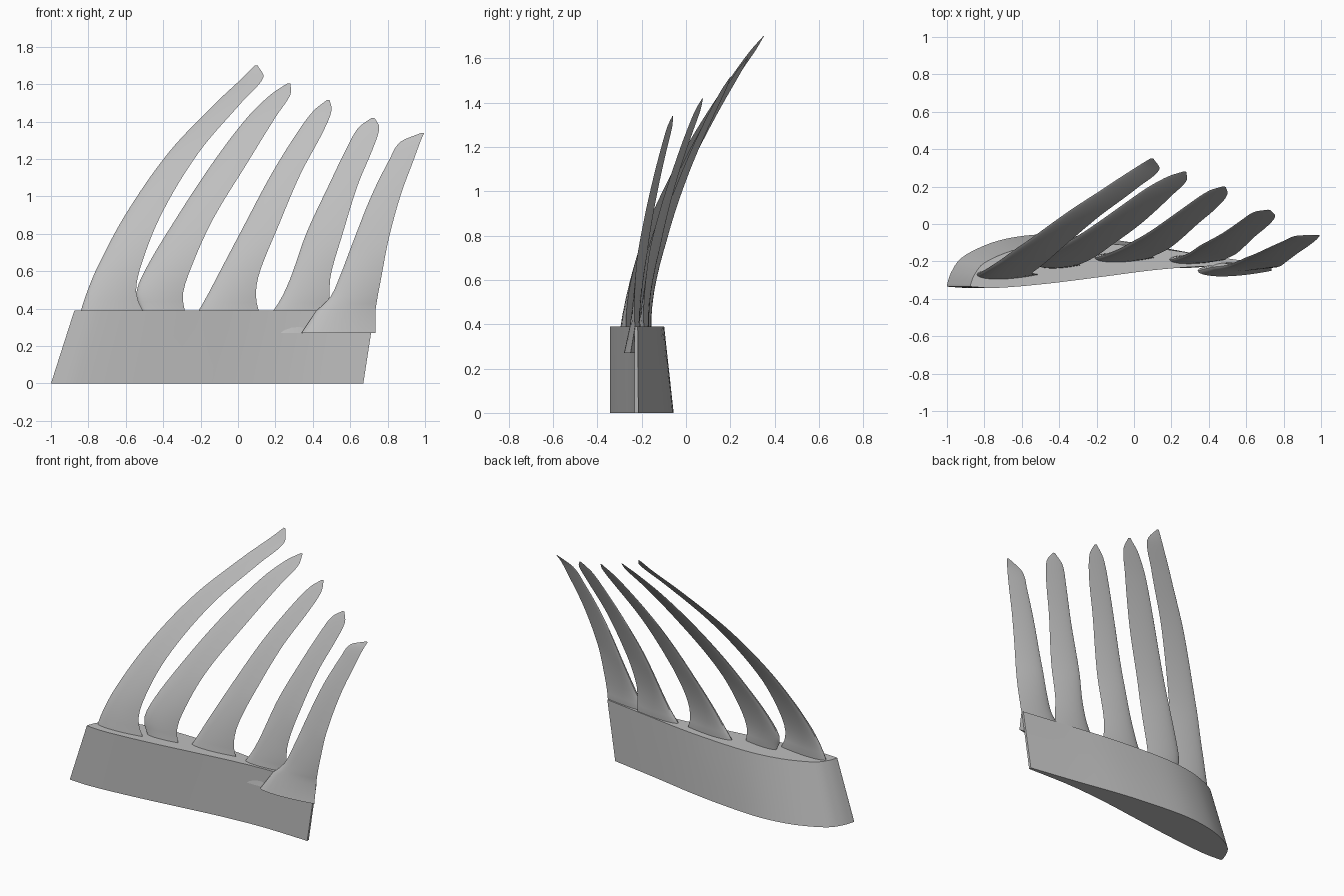
import bpy
import bmesh
import math

old = bpy.data.objects.get("Cube")
if old:
    bpy.data.objects.remove(old, do_unlink=True)

grey = bpy.data.materials.new("plain grey")
grey.use_nodes = True
COLOUR = (0.52, 0.52, 0.52, 1)
grey.diffuse_color = COLOUR
grey.node_tree.nodes["Principled BSDF"].inputs["Base Color"].default_value = COLOUR


def smooth_curve(keys, values, t):
    """Cubic interpolation through the given key points."""
    last = len(keys) - 1

    def slope(i):
        a, b = max(i - 1, 0), min(i + 1, last)
        return (values[b] - values[a]) / (keys[b] - keys[a])

    i = 0
    while i < last - 1 and t > keys[i + 1]:
        i += 1
    step = keys[i + 1] - keys[i]
    s = (t - keys[i]) / step
    h = s * s * (3 - 2 * s)
    return (values[i] * (1 - h) + values[i + 1] * h
            + step * slope(i) * s * (1 - s) ** 2
            - step * slope(i + 1) * s * s * (1 - s))


def loft(name, rings):
    """Skin a stack of equal closed rings and cap both ends."""
    bm = bmesh.new()
    rows = [[bm.verts.new(p) for p in ring] for ring in rings]
    count = len(rows[0])
    for low, high in zip(rows, rows[1:]):
        for i in range(count):
            j = (i + 1) % count
            bm.faces.new((low[i], low[j], high[j], high[i]))
    bm.faces.new(rows[0][::-1])
    bm.faces.new(rows[-1])
    bmesh.ops.recalc_face_normals(bm, faces=bm.faces)
    mesh = bpy.data.meshes.new(name)
    bm.to_mesh(mesh)
    bm.free()
    mesh.materials.append(grey)
    obj = bpy.data.objects.new(name, mesh)
    bpy.context.collection.objects.link(obj)
    bpy.ops.object.select_all(action="DESELECT")
    obj.select_set(True)
    bpy.context.view_layer.objects.active = obj
    bpy.ops.object.shade_smooth_by_angle(angle=math.radians(35))
    return obj


# Wing stub: cambered airfoil, leaning and thinning towards the top
LOWER_U = [0, 0.08, 0.25, 0.45, 0.62, 0.8, 1]
LOWER_Y = [-0.335, -0.342, -0.32, -0.28, -0.245, -0.225, -0.232]
UPPER_U = [0, 0.01, 0.04, 0.12, 0.2, 0.3, 0.42, 0.6, 0.8, 1]
UPPER_Y = [-0.325, -0.27, -0.19, -0.115, -0.075, -0.056, -0.065, -0.1, -0.16, -0.215]
STUB_TOP = 0.39


def stub_ring(t):
    front, back = -1 + 0.125 * t, 0.67 + 0.06 * t
    stations = [(i / 32) ** 2 for i in range(33)]
    lower, upper = [], []
    for u in stations:
        x = front + (back - front) * u
        y0 = smooth_curve(LOWER_U, LOWER_Y, u)
        y1 = smooth_curve(UPPER_U, UPPER_Y, u)
        y1 = y0 + (y1 - y0) * (1 - 0.17 * t)
        lower.append((x, y0, STUB_TOP * t))
        upper.append((x, y1, STUB_TOP * t))
    return lower + upper[::-1]


loft("wing_stub", [stub_ring(i / 4) for i in range(5)])

# Feather blades: leading and trailing edge x at shared height fractions
LEVELS = [0, 0.07, 0.18, 0.4, 0.65, 0.85, 0.95, 1]
FEATHERS = [
    # tip height, root y, tip y, root extension, leading edge, trailing edge
    (1.70, -0.27, 0.35, 0.03,
     [-0.84, -0.81, -0.75, -0.595, -0.365, -0.115, 0.025, 0.09],
     [-0.51, -0.545, -0.52, -0.405, -0.205, 0.02, 0.135, 0.105]),
    (1.605, -0.22, 0.28, 0.03,
     [-0.51, -0.545, -0.495, -0.335, -0.135, 0.05, 0.175, 0.265],
     [-0.285, -0.295, -0.255, -0.135, 0.05, 0.2, 0.28, 0.28]),
    (1.515, -0.18, 0.2, 0.03,
     [-0.21, -0.165, -0.1, 0.03, 0.18, 0.32, 0.405, 0.475],
     [0.11, 0.095, 0.115, 0.215, 0.335, 0.455, 0.5, 0.49]),
    (1.42, -0.19, 0.075, 0.03,
     [0.19, 0.235, 0.285, 0.365, 0.485, 0.585, 0.645, 0.715],
     [0.49, 0.49, 0.495, 0.56, 0.64, 0.725, 0.755, 0.73]),
    (1.34, -0.23, -0.06, 0.08,
     [0.42, 0.49, 0.54, 0.62, 0.715, 0.81, 0.87, 0.98],
     [0.735, 0.745, 0.765, 0.805, 0.87, 0.94, 0.975, 0.995]),
]
ROOT_Z = 0.27
SIDES = 24


def blade_ring(lead, trail, y, z, thickness, tilt):
    chord = trail - lead
    ring = []
    for i in range(SIDES):
        a = 2 * math.pi * i / SIDES
        c = 0.5 - 0.5 * math.cos(a)
        half = 0.62 * thickness * chord * math.sin(a) * math.sqrt(1 - c + 0.001)
        ring.append((lead + chord * c, y + half + tilt * chord * (0.5 - c), z))
    return ring


for number, (tip, root_y, tip_y, extend, lead, trail) in enumerate(FEATHERS, 1):
    # Root buried in the stub, poking through near the thin edge
    rings = [blade_ring(lead[0] - extend, trail[0], root_y - 0.02, ROOT_Z, 0.16, 0)]
    for i in range(41):
        f = math.sin(math.pi / 2 * i / 40)
        rings.append(blade_ring(
            smooth_curve(LEVELS, lead, f), smooth_curve(LEVELS, trail, f),
            root_y + (tip_y - root_y) * f ** 1.6,
            STUB_TOP + (tip - STUB_TOP) * f,
            0.16 - 0.1 * f, 0.2 * min(1, 3 * f)))
    loft(f"feather_{number}", rings)
